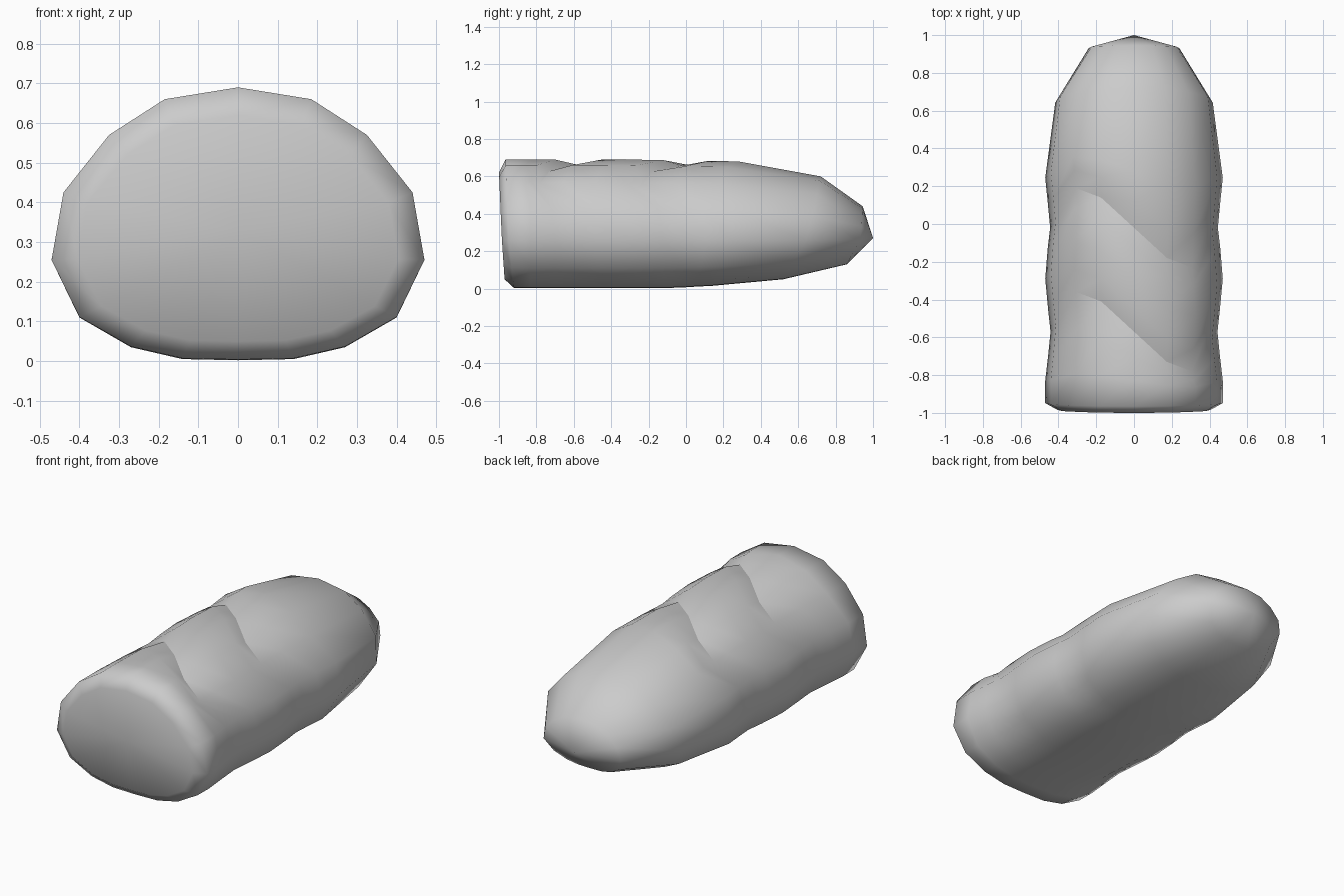
import bpy, bmesh

if "Cube" in bpy.data.objects:
    bpy.data.objects.remove(bpy.data.objects["Cube"])

# Half cross-section of the loaf, from top centre to bottom centre (x, z)
HALF = [(0, .69), (.185, .66), (.325, .57), (.44, .425), (.47, .255),
        (.40, .11), (.27, .035), (.14, .005), (0, .002)]
SLANT = [0, .16, .21, .03, 0, 0, 0, 0, 0]      # diagonal skew of the crust slashes
DIP = [.03, .032, .006, 0, 0, 0, 0, 0, 0]      # slash depth
POINTS = [(k, 1) for k in range(9)] + [(k, -1) for k in range(7, 0, -1)]
MID = .27

# Rings: y at top, middle, bottom; half width; top z; bottom z; slant; is a slash
RINGS = [
    (-1.0, -.985, -.97, .405, .62, .05, 0, False),
    (-.965, -.95, -.92, .47, .69, .004, 0, False),
    (-.83, -.83, -.83, .47, .69, .002, .15, False),
    (-.70, -.70, -.70, .455, .69, .002, .6, False),
    (-.57, -.57, -.57, .442, .69, .002, 1, True),
    (-.45, -.45, -.45, .455, .69, .002, 1, False),
    (-.29, -.29, -.29, .47, .69, .002, .95, False),
    (-.12, -.12, -.12, .456, .687, .003, .95, False),
    (-.02, -.02, -.02, .444, .688, .006, 1, True),
    (.12, .11, .06, .456, .683, .011, .8, False),
    (.28, .25, .14, .47, .68, .015, .4, False),
    (.72, .65, .52, .417, .60, .05, 0, False),
    (.945, .935, .86, .24, .44, .13, 0, False),
]

bm = bmesh.new()


def add_ring(yt, ym, yb, half, top, bottom, slant, slash):
    verts = []
    for k, side in POINTS:
        x, z = HALF[k]
        t = (z - MID) / (.69 - MID) if z > MID else (z - MID) / (MID - .002)
        if t > 0:
            y, z = ym + (yt - ym) * t, MID + (top - MID) * t
        else:
            y, z = ym + (ym - yb) * t, MID + (MID - bottom) * t
        y -= side * SLANT[k] * slant
        if slash:
            z -= DIP[k]
        verts.append(bm.verts.new((side * x * half / .47, y, z)))
    return verts


rings = [add_ring(*r) for r in RINGS]
n = len(POINTS)

# Crust
for a, b in zip(rings, rings[1:]):
    for i in range(n):
        j = (i + 1) % n
        bm.faces.new((a[i], a[j], b[j], b[i]))

# Cut end and rounded tip
for ring, tip in ((rings[0], (0, -.985, .33)), (rings[-1], (0, 1, .27))):
    v = bm.verts.new(tip)
    for i in range(n):
        bm.faces.new((ring[i], ring[(i + 1) % n], v))
bmesh.ops.recalc_face_normals(bm, faces=bm.faces)
for f in bm.faces:
    f.smooth = True

# Crisp slash lines
for ring, spec in zip(rings, RINGS):
    if spec[7]:
        for a, b in ((0, 1), (1, 2), (0, n - 1), (n - 1, n - 2)):
            bm.edges.get((ring[a], ring[b])).smooth = False

mesh = bpy.data.meshes.new("bread_loaf")
bm.to_mesh(mesh)
bm.free()
loaf = bpy.data.objects.new("bread_loaf", mesh)
bpy.context.collection.objects.link(loaf)
